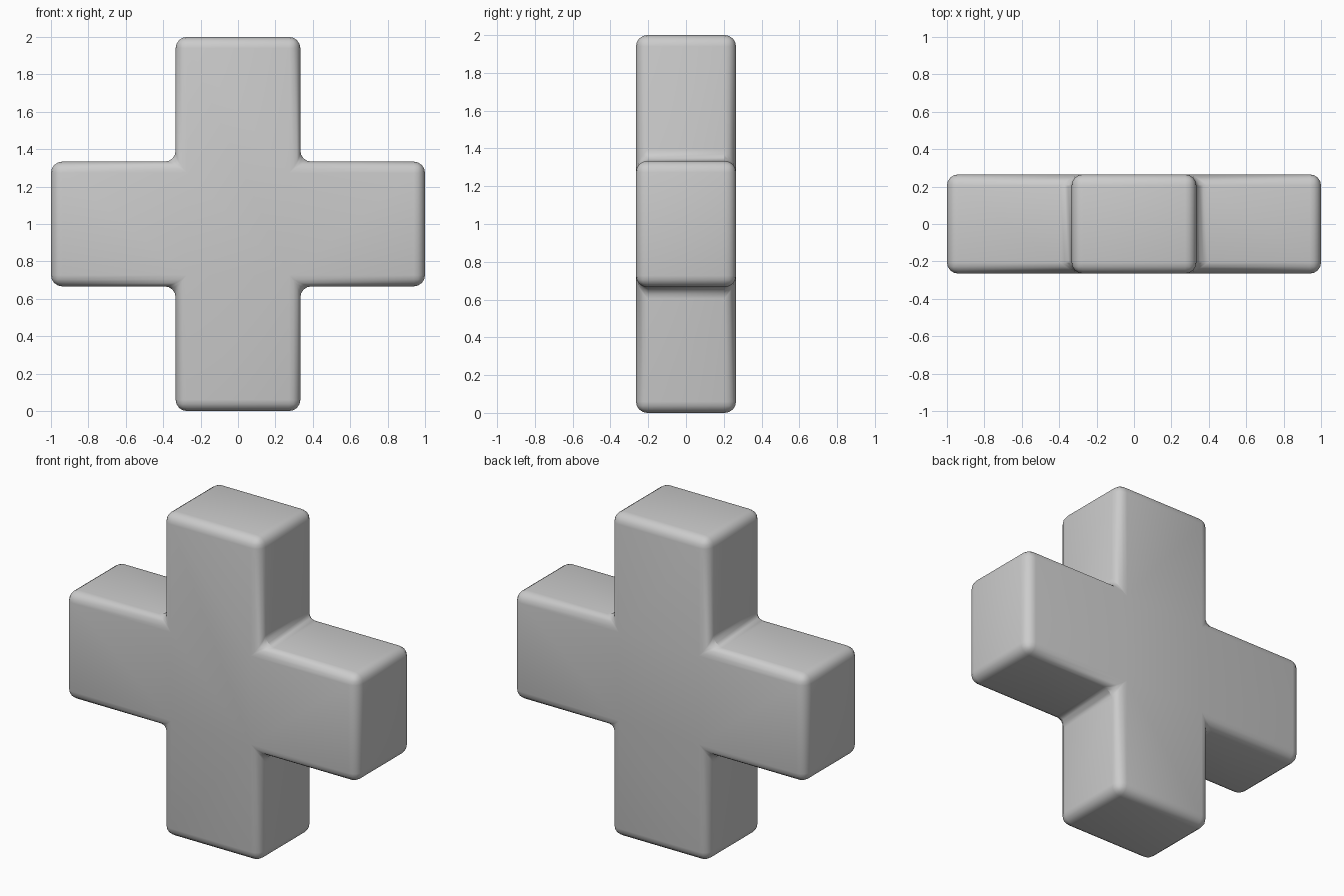
import bpy
import bmesh

if "Cube" in bpy.data.objects:
    bpy.data.objects.remove(bpy.data.objects["Cube"])

ARM = 1 / 3      # half width of each arm
REACH = 1.0      # arm length from the centre
DEPTH = 0.265    # half thickness
ROUND = 0.06     # edge rounding

# Plus-shaped outline: one quarter's three corners, turned four times
quarter = [(REACH, -ARM), (REACH, ARM), (ARM, ARM)]
outline = []
for turn in range(4):
    outline += quarter
    quarter = [(-z, x) for x, z in quarter]

# Extrude the outline front to back
bm = bmesh.new()
face = bm.faces.new([bm.verts.new((x, -DEPTH, z + REACH)) for x, z in outline])
result = bmesh.ops.extrude_face_region(bm, geom=[face], use_keep_orig=True)
back = [v for v in result["geom"] if isinstance(v, bmesh.types.BMVert)]
bmesh.ops.translate(bm, verts=back, vec=(0, 2 * DEPTH, 0))
bmesh.ops.recalc_face_normals(bm, faces=bm.faces)
mesh = bpy.data.meshes.new("plus_block")
bm.to_mesh(mesh)
bm.free()

block = bpy.data.objects.new("plus_block", mesh)
bpy.context.collection.objects.link(block)

# Rounded outer edges and filleted inner corners
bevel = block.modifiers.new("rounded_edges", "BEVEL")
bevel.width = ROUND
bevel.segments = 4
bevel.limit_method = "ANGLE"

bpy.context.view_layer.objects.active = block
block.select_set(True)
bpy.ops.object.modifier_apply(modifier=bevel.name)
bpy.ops.object.shade_smooth_by_angle()
